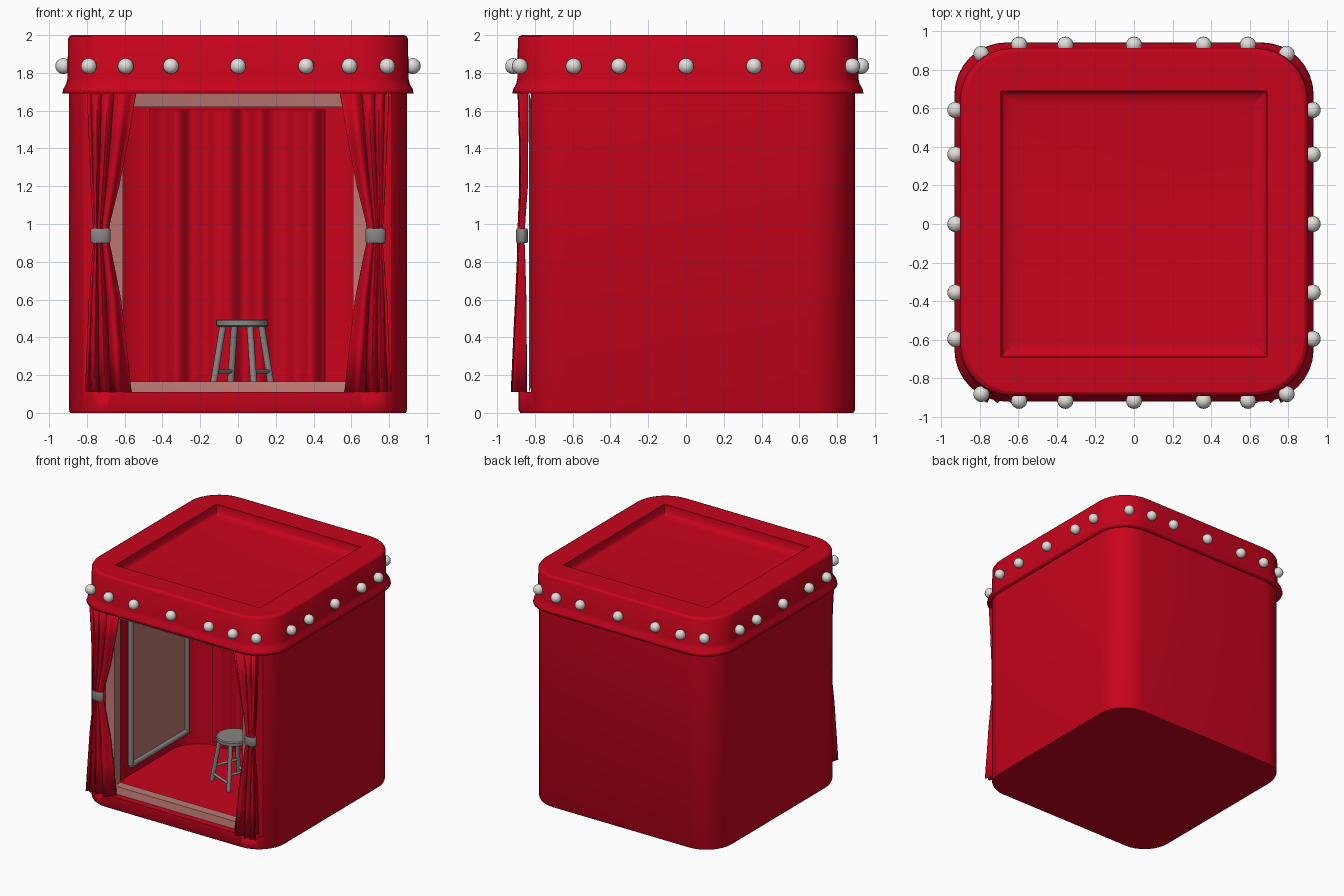
import bpy, bmesh, math
from mathutils import Vector

cube = bpy.data.objects.get("Cube")
if cube:
    bpy.data.objects.remove(cube)


def material(name, rgb):
    m = bpy.data.materials.new(name)
    m.use_nodes = True
    m.diffuse_color = (*rgb, 1)
    m.node_tree.nodes["Principled BSDF"].inputs["Base Color"].default_value = (*rgb, 1)
    return m


RED = material("booth red", (0.58, 0.001, 0.012))
PINK = material("dusty pink", (0.50, 0.19, 0.17))
GREY = material("metal grey", (0.25, 0.24, 0.235))
WHITE = material("bulb white", (0.75, 0.74, 0.71))


def finish(bm, name, mat, angle=35, fix=True):
    if fix:
        bmesh.ops.recalc_face_normals(bm, faces=bm.faces)
    me = bpy.data.meshes.new(name)
    bm.to_mesh(me)
    bm.free()
    ob = bpy.data.objects.new(name, me)
    bpy.context.collection.objects.link(ob)
    me.materials.append(mat)
    bpy.ops.object.select_all(action='DESELECT')
    ob.select_set(True)
    bpy.context.view_layer.objects.active = ob
    bpy.ops.object.shade_smooth_by_angle(angle=math.radians(angle))
    return ob


def rounded(hx, hy, r, z, cy=0.0, n=8):
    """Horizontal rounded rectangle as a list of points."""
    pts = []
    for q, (sx, sy) in enumerate([(1, 1), (-1, 1), (-1, -1), (1, -1)]):
        for i in range(n + 1):
            a = math.pi / 2 * (q + i / n)
            pts.append((sx * (hx - r) + r * math.cos(a),
                        cy + sy * (hy - r) + r * math.sin(a), z))
    return pts


def skin(bm, rings, cap_start=False, cap_end=False, closed=True):
    vs = [[bm.verts.new(p) for p in ring] for ring in rings]
    n = len(vs[0])
    for a, b in zip(vs, vs[1:]):
        for i in range(n if closed else n - 1):
            j = (i + 1) % n
            bm.faces.new((a[i], a[j], b[j], b[i]))
    if cap_start:
        bm.faces.new(vs[0][::-1])
    if cap_end:
        bm.faces.new(vs[-1])


def add_box(bm, lo, hi):
    lo, hi = Vector(lo), Vector(hi)
    res = bmesh.ops.create_cube(bm, size=1)
    for v in res["verts"]:
        v.co = (lo + hi) / 2 + v.co * (hi - lo)


def add_rod(bm, a, b, r, sides=12):
    a, b = Vector(a), Vector(b)
    rot = (b - a).to_track_quat('Z', 'Y')
    rings = [[p + rot @ Vector((r * math.cos(t), r * math.sin(t), 0))
              for t in (2 * math.pi * k / sides for k in range(sides))] for p in (a, b)]
    skin(bm, rings, True, True)


def cut(target, bm):
    cutter = finish(bm, "cutter", RED)
    cutter.hide_render = True
    mod = target.modifiers.new("cut", 'BOOLEAN')
    mod.operation = 'DIFFERENCE'
    mod.solver = 'EXACT'
    mod.object = cutter
    bpy.context.view_layer.objects.active = target
    bpy.ops.object.modifier_apply(modifier=mod.name)
    bpy.data.objects.remove(cutter)


# Booth body: round-cornered room, doorway and a shallow front rebate for the curtains
bm = bmesh.new()
skin(bm, [rounded(0.888, 0.882, 0.24, 0, 0.004), rounded(0.895, 0.89, 0.25, 0.015, 0.004),
          rounded(0.895, 0.89, 0.25, 1.8, 0.004)], True, True)
body = finish(bm, "booth_body", RED)
bm = bmesh.new()
skin(bm, [rounded(0.72, 0.55, 0.25, z, -0.17) for z in (0.09, 1.68)], True, True)
cut(body, bm)
for lo, hi in [((-0.72, -0.73, 0.09), (0.72, -0.3, 1.68)),
               ((-0.67, -0.95, 0.11), (0.67, -0.70, 1.675)),
               ((-0.82, -1.0, 0.11), (0.82, -0.82, 1.695))]:
    bm = bmesh.new()
    add_box(bm, lo, hi)
    cut(body, bm)

# Roof band with flared lip
bm = bmesh.new()
profile = [(0.89, 1.69), (0.93, 1.69), (0.925, 1.715), (0.91, 1.74), (0.903, 1.77),
           (0.9, 1.98), (0.893, 1.994), (0.88, 2.0)]
skin(bm, [rounded(h, h, 0.27, z, 0.01) for h, z in profile])
finish(bm, "roof_band", RED, 120)

# Roof top with a square sunken panel
bm = bmesh.new()
rings = [rounded(0.88, 0.88, 0.27, 2.0, 0.01)]
rings += [rounded(h, h, 0.004, z) for h, z in ((0.688, 2.0), (0.686, 1.935), (0.67, 1.918), (0.62, 1.91))]
skin(bm, rings, False, True)
finish(bm, "roof_top", RED, 60)

# Round bulbs around the band
spots = []
for t in (-0.595, -0.355, 0, 0.36, 0.59):
    spots += [(t, -0.915), (t, 0.928), (0.925, t), (-0.925, t)]
spots += [(sx * 0.79, y) for sx in (-1, 1) for y in (-0.88, 0.88)]
for x, y in spots:
    bm = bmesh.new()
    bmesh.ops.create_uvsphere(bm, u_segments=16, v_segments=10, radius=0.042)
    bmesh.ops.translate(bm, verts=bm.verts, vec=(x, y, 1.836))
    finish(bm, "bulb", WHITE, 60)

# Bevelled lining of the doorway
bm = bmesh.new()
rings = [[(-h, y, lo), (h, y, lo), (h, y, hi), (-h, y, hi)] for h, lo, hi, y in
         [(0.68, 0.11, 1.69, -0.83), (0.61, 0.165, 1.62, -0.81),
          (0.61, 0.165, 1.62, -0.73), (0.69, 0.095, 1.68, -0.725)]]
skin(bm, rings)
finish(bm, "doorway_lining", PINK, fix=False)

# Tied front curtains: height, outer edge, inner edge, depth, fold size
levels = [(1.70, 0.80, 0.54, -0.858, 0.024), (1.45, 0.79, 0.58, -0.855, 0.02),
          (1.2, 0.78, 0.63, -0.855, 0.018), (1.02, 0.77, 0.675, -0.865, 0.015),
          (0.94, 0.765, 0.69, -0.87, 0.014), (0.85, 0.77, 0.67, -0.868, 0.016),
          (0.6, 0.79, 0.62, -0.87, 0.025), (0.35, 0.80, 0.59, -0.875, 0.032),
          (0.11, 0.81, 0.565, -0.88, 0.038)]
for side, label in ((1, "left"), (-1, "right")):
    bm = bmesh.new()
    rings = []
    for z, outer, inner, y, size in levels:
        row = []
        for k in range(37):
            u = k / 36
            fold = size * math.cos((0.35 * u + 0.65 * u * u) * 3.5 * math.tau)
            row.append((side * (inner + (outer - inner) * u), y + fold, z))
        rings.append(row)
    skin(bm, rings, closed=False)
    curtain = finish(bm, label + "_front_curtain", RED, 70)
    curtain.modifiers.new("cloth", 'SOLIDIFY').thickness = 0.01

    bm = bmesh.new()
    hoop = [(0.05, 0.028, 0.90), (0.054, 0.032, 0.91), (0.054, 0.032, 0.965), (0.05, 0.028, 0.975)]
    rings = [[(side * 0.728 + rx * math.cos(math.tau * k / 24),
               -0.868 + ry * math.sin(math.tau * k / 24), z) for k in range(24)]
             for rx, ry, z in hoop]
    skin(bm, rings, True, True)
    finish(bm, label + "_curtain_tie", GREY)

# Pleated backdrop hanging behind the stool
bm = bmesh.new()
rings = []
for z in (1.605, 0.9, 0.15):
    row = []
    for k in range(121):
        x = -0.47 + 0.93 * k / 120
        row.append((x, 0.32 + 0.018 * math.sin(x * 44) + 0.018 * math.sin(x * 27 + 1), z))
    rings.append(row)
skin(bm, rings, closed=False)
finish(bm, "back_curtain", RED, 80)

# Tall wall mirror in a rod frame
bm = bmesh.new()
add_box(bm, (-0.71, -0.48, 0.20), (-0.685, 0.27, 1.58))
finish(bm, "mirror_panel", PINK)
bm = bmesh.new()
corners = [(-0.685, y, z) for y, z in ((-0.48, 0.20), (0.28, 0.20), (0.28, 1.58), (-0.48, 1.58))]
for i in range(4):
    add_rod(bm, corners[i], corners[(i + 1) % 4], 0.024)
finish(bm, "mirror_frame", GREY)

# Round stool
cx, cy = 0.022, -0.09
bm = bmesh.new()
seat = [(0.125, 0.455), (0.138, 0.462), (0.138, 0.488), (0.13, 0.495)]
skin(bm, [[(cx + r * math.cos(math.tau * k / 28), cy + r * math.sin(math.tau * k / 28), z)
           for k in range(28)] for r, z in seat], True, True)
finish(bm, "stool_seat", GREY)


def leg_point(i, z):
    a = math.radians(22 + 90 * i)
    r = 0.175 - (z - 0.09) / 0.37 * 0.065
    return (cx + r * math.cos(a), cy + r * math.sin(a), z)


bm = bmesh.new()
for i in range(4):
    add_rod(bm, leg_point(i, 0.09), leg_point(i, 0.46), 0.018)
    z = 0.22 if i % 2 else 0.15
    add_rod(bm, leg_point(i, z), leg_point(i + 1, z), 0.011)
finish(bm, "stool_legs", GREY)
